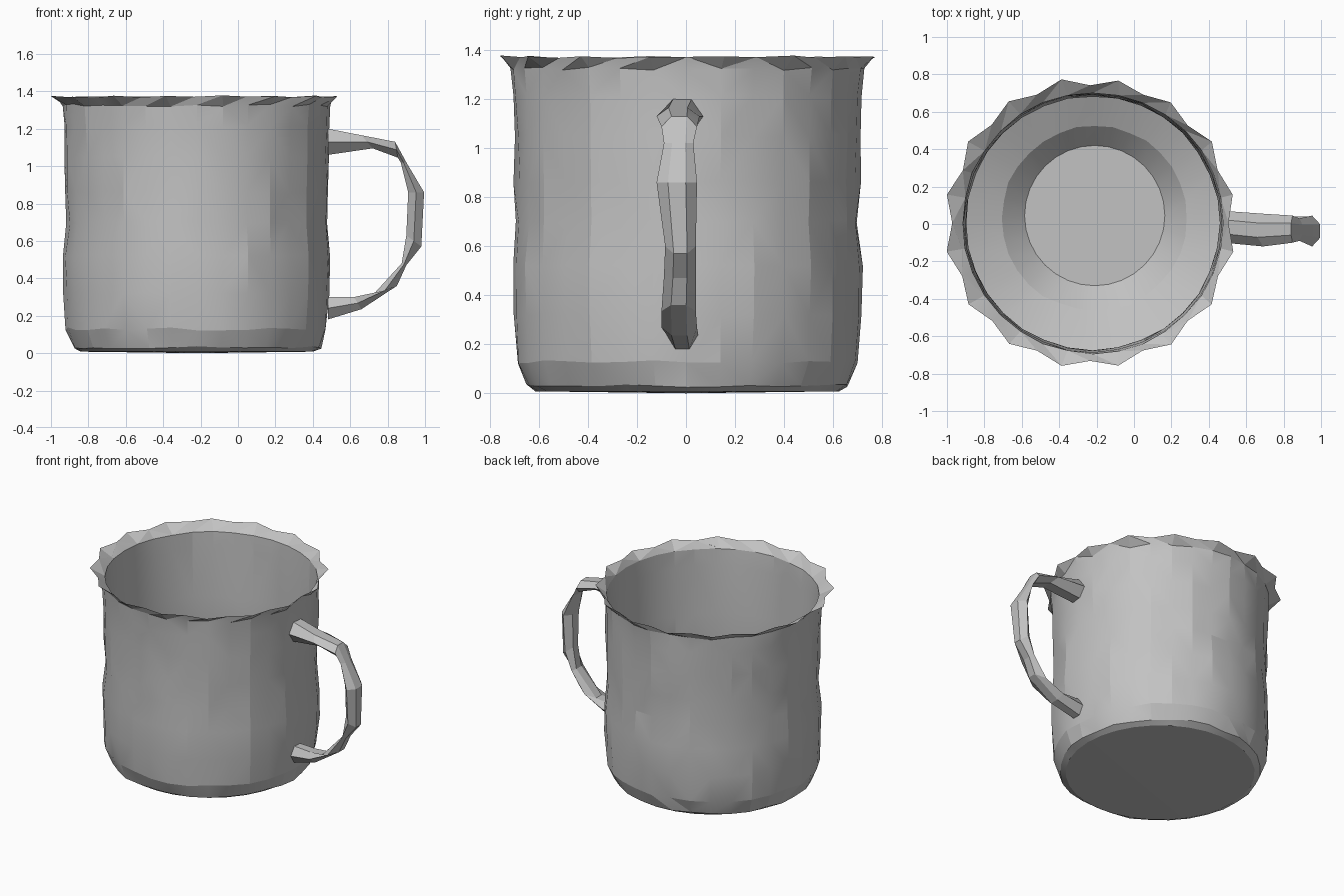
import bpy, bmesh, math, random

random.seed(4)
SIDES = 32

cube = bpy.data.objects.get("Cube")
if cube:
    bpy.data.objects.remove(cube)

grey = bpy.data.materials.new("plain grey")
grey.use_nodes = True
COLOUR = (0.54, 0.54, 0.54, 1)
grey.diffuse_color = COLOUR
grey.node_tree.nodes["Principled BSDF"].inputs["Base Color"].default_value = COLOUR


def finish(bm, name, angle):
    bmesh.ops.recalc_face_normals(bm, faces=bm.faces)
    mesh = bpy.data.meshes.new(name)
    bm.to_mesh(mesh)
    bm.free()
    mesh.materials.append(grey)
    obj = bpy.data.objects.new(name, mesh)
    bpy.context.collection.objects.link(obj)
    bpy.ops.object.select_all(action="DESELECT")
    obj.select_set(True)
    bpy.context.view_layer.objects.active = obj
    bpy.ops.object.shade_smooth_by_angle(angle=math.radians(angle))
    return obj


def bridge(bm, a, b):
    n = len(a)
    for i in range(n):
        j = (i + 1) % n
        bm.faces.new((a[i], a[j], b[j], b[i]))


def ring(bm, r, z, cx=-0.22, cy=0.005, n=SIDES, bump=0.0, points=0.0):
    """One ring of the body; points pushes every other vertex in and out."""
    verts = []
    for i in range(n):
        t = math.tau * i / n
        side = 1 if i % 2 else -1
        rr = r + points * side + random.uniform(-bump, bump)
        zz = z + 0.12 * points * side + random.uniform(-bump, bump)
        verts.append(bm.verts.new((cx + rr * math.cos(t), cy + rr * math.sin(t), zz)))
    return verts


# Cup body: outer wall up to the ragged flared lip, then down the inside
bm = bmesh.new()
outer = [(0.62, 0.008, 0), (0.66, 0.03, 0.007), (0.695, 0.13, 0.008),
         (0.71, 0.32, 0.006), (0.712, 0.52, 0.006), (0.698, 0.70, 0.008),
         (0.702, 0.86, 0.007), (0.706, 1.05, 0.005), (0.71, 1.21, 0.005),
         (0.715, 1.325, 0.008)]
inner = [(0.697, 1.32, 0.003), (0.69, 1.2, 0.003), (0.682, 0.86, 0.003),
         (0.678, 0.7, 0.003), (0.69, 0.5, 0.003), (0.685, 0.25, 0.004)]
rings = [ring(bm, r, z, bump=b) for r, z, b in outer]
rings.append(ring(bm, 0.76, 1.372, cx=-0.235, points=0.02, bump=0.004))
rings += [ring(bm, r, z, bump=b) for r, z, b in inner]
# Stepped inside floor
rings.append(ring(bm, 0.495, 0.17, -0.21, 0.03, bump=0.006))
rings.append(ring(bm, 0.375, 0.06, -0.21, 0.045))
for a, b in zip(rings, rings[1:]):
    bridge(bm, a, b)
bm.faces.new(rings[-1])
base = bm.verts.new((-0.22, 0, 0))
for i in range(SIDES):
    bm.faces.new((rings[0][i - 1], rings[0][i], base))
# Split the bumpy quads into plain facets
bmesh.ops.triangulate(bm, faces=[f for f in bm.faces if len(f.verts) == 4])
finish(bm, "cup_body", 12)

# Handle: outer x, z, inner x, z, back and front y at each station
stations = [(0.48, 1.20, 0.48, 1.06, -0.10, 0.07),
            (0.66, 1.165, 0.72, 1.095, -0.12, 0.055),
            (0.84, 1.13, 0.855, 1.045, -0.10, 0.045),
            (0.90, 1.02, 0.87, 1.02, -0.09, 0.03),
            (0.995, 0.86, 0.91, 0.86, -0.12, 0.045),
            (0.98, 0.57, 0.90, 0.63, -0.085, 0.04),
            (0.90, 0.47, 0.875, 0.48, -0.09, 0.04),
            (0.85, 0.36, 0.72, 0.31, -0.10, 0.04),
            (0.66, 0.235, 0.62, 0.30, -0.10, 0.045),
            (0.48, 0.18, 0.48, 0.30, -0.08, 0.05)]
bm = bmesh.new()
loops = []
for ox, oz, ix, iz, y0, y1 in stations:
    inset = 0.28 * (y1 - y0)
    mx, mz = (ox + ix) / 2, (oz + iz) / 2
    section = [(ox, y0 + inset, oz), (mx, y0, mz), (ix, y0 + inset, iz),
               (ix, y1 - inset, iz), (mx, y1, mz), (ox, y1 - inset, oz)]
    loops.append([bm.verts.new(p) for p in section])
for a, b in zip(loops, loops[1:]):
    bridge(bm, a, b)
bm.faces.new(loops[0])
bm.faces.new(loops[-1])
finish(bm, "handle", 10)
